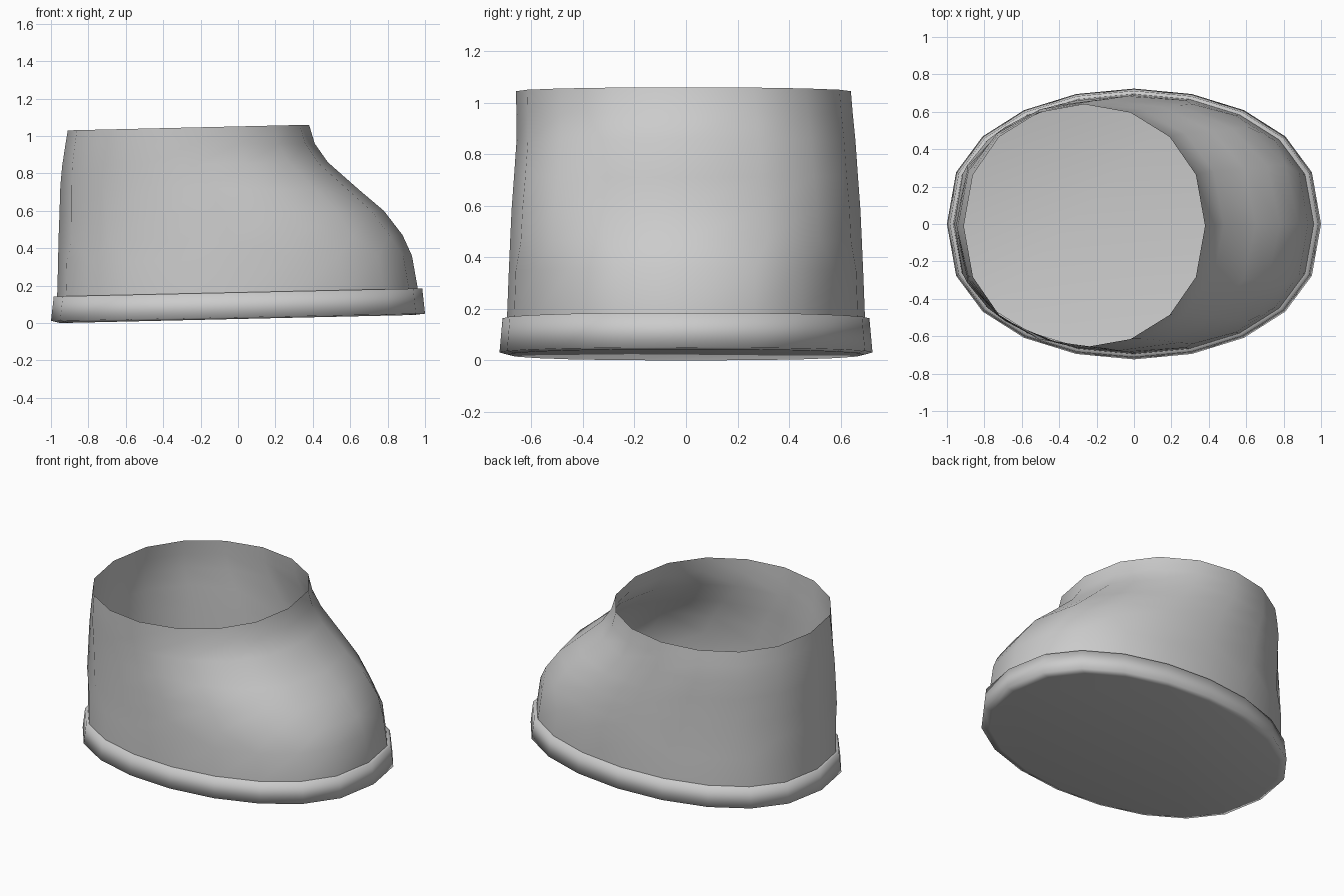
import bpy, bmesh, math

if "Cube" in bpy.data.objects:
    bpy.data.objects.remove(bpy.data.objects["Cube"])


def ring(bm, n, xl, zl, xr, zr, half_w, p, yc=0.0):
    """Tilted, slightly squared oval running from (xl, zl) at the heel to (xr, zr) at the toe."""
    verts = []
    for i in range(n):
        a = 2 * math.pi * i / n
        c, s = math.cos(a), math.sin(a)
        t = (c + 1) / 2
        y = math.copysign(abs(s) ** p, s) * half_w if abs(s) > 1e-6 else 0.0
        verts.append(bm.verts.new((xl + (xr - xl) * t, yc + y, zl + (zr - zl) * t)))
    return verts


def loop_edges(bm, verts):
    return [bm.edges.get((a, b)) or bm.edges.new((a, b))
            for a, b in zip(verts, verts[1:] + verts[:1])]


def loft(name, sections, cap_last=False):
    """Skin a stack of rings; neighbouring rings may differ in side count."""
    bm = bmesh.new()
    rings = [ring(bm, *s) for s in sections]
    for a, b in zip(rings, rings[1:]):
        if len(a) == len(b):
            for i in range(len(a)):
                j = (i + 1) % len(a)
                bm.faces.new((a[j], a[i], b[i], b[j]))
        else:
            bmesh.ops.bridge_loops(bm, edges=loop_edges(bm, a) + loop_edges(bm, b))
    if cap_last:
        bm.faces.new(list(reversed(rings[-1])))
    bmesh.ops.recalc_face_normals(bm, faces=bm.faces)
    mesh = bpy.data.meshes.new(name)
    bm.to_mesh(mesh)
    bm.free()
    for poly in mesh.polygons:
        poly.use_smooth = True
    obj = bpy.data.objects.new(name, mesh)
    bpy.context.collection.objects.link(obj)
    return obj


# Upper: open tube from the ankle opening down to the sole, bulging into the toe
loft("upper", [
    (16, -0.91, 1.03, 0.38, 1.06, 0.65, 0.90, -0.01),
    (16, -0.925, 0.94, 0.41, 0.96, 0.653, 0.89, -0.005),
    (16, -0.94, 0.84, 0.48, 0.86, 0.658, 0.88),
    (16, -0.95, 0.73, 0.65, 0.71, 0.667, 0.85),
    (16, -0.955, 0.57, 0.78, 0.60, 0.677, 0.82),
    (16, -0.96, 0.44, 0.88, 0.47, 0.683, 0.80),
    (20, -0.962, 0.32, 0.93, 0.36, 0.688, 0.80),
    (20, -0.967, 0.14, 0.962, 0.18, 0.695, 0.82),
    (20, -0.965, 0.015, 0.96, 0.055, 0.695, 0.82),
])

# Sole: rounded band around the upper with a closed underside
loft("sole", [
    (20, -0.955, 0.142, 0.95, 0.183, 0.685, 0.82),
    (20, -0.985, 0.142, 0.985, 0.185, 0.712, 0.82),
    (20, -1.0, 0.012, 1.0, 0.05, 0.724, 0.82),
    (20, -0.95, 0.0, 0.94, 0.043, 0.69, 0.82),
], cap_last=True)
